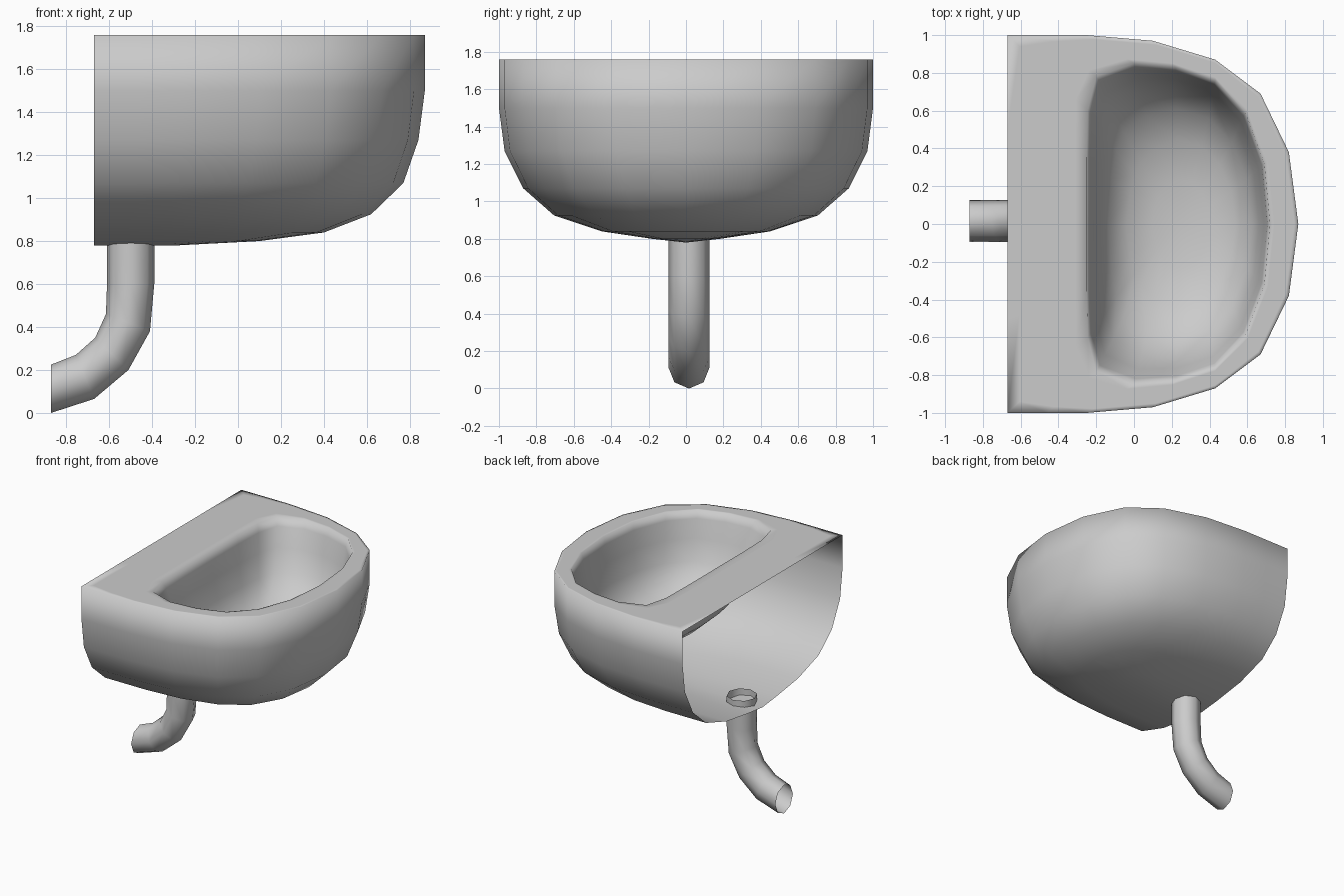
import bpy, bmesh, math

if "Cube" in bpy.data.objects:
    bpy.data.objects.remove(bpy.data.objects["Cube"])

TOP = 1.76


def make_object(name, skins, angle):
    """Skin lists of equal-length point rings with quads and weld them."""
    bm = bmesh.new()
    for rings, closed in skins:
        rows = [[bm.verts.new(p) for p in ring] for ring in rings]
        n = len(rows[0])
        for a, b in zip(rows, rows[1:]):
            for i in range(n if closed else n - 1):
                j = (i + 1) % n
                bm.faces.new((a[i], a[j], b[j], b[i]))
    bmesh.ops.remove_doubles(bm, verts=bm.verts, dist=0.0005)
    bmesh.ops.dissolve_degenerate(bm, edges=bm.edges, dist=0.0005)
    bmesh.ops.recalc_face_normals(bm, faces=bm.faces)
    mesh = bpy.data.meshes.new(name)
    bm.to_mesh(mesh)
    bm.free()
    obj = bpy.data.objects.new(name, mesh)
    bpy.context.collection.objects.link(obj)
    bpy.ops.object.select_all(action='DESELECT')
    obj.select_set(True)
    bpy.context.view_layer.objects.active = obj
    bpy.ops.object.shade_smooth_by_angle(angle=math.radians(angle))
    return obj


def mirror(half):
    """Mirror a half outline ending on y = 0 to the other side."""
    return half + [(x, -y) for x, y in reversed(half[:-1])]


# Plan outlines: outer wall and basin opening
outer = mirror([(-.67, 1), (-.46, 1), (-.25, 1), (.1, .97), (.43, .87),
                (.67, .69), (.82, .38), (.87, 0)])
inner = mirror([(-.245, .6), (-.2, .78), (0, .85), (.22, .83), (.43, .76),
                (.59, .59), (.69, .32), (.72, 0)])

# Outer shell, open at the wall side: (height, half width, front reach)
levels = [(1.76, 1, .87), (1.5, 1, .87), (1.27, .97, .84), (1.07, .87, .77),
          (.925, .705, .62), (.84, .45, .4), (.80, .18, .1), (.78, 0, -.28)]
shell = [[(-.67 + (x + .67) / 1.54 * (reach + .67), y * width, z)
          for x, y in outer] for z, width, reach in levels]

# Flat deck in three bands, closed along straight back edges
outer_loop = outer + [(-.67, y) for y in (-.5, 0, .5)]
inner_loop = inner + [(-.25, y) for y in (-.35, 0, .35)]
deck = [[(a + (c - a) * t, b + (d - b) * t, TOP)
         for (a, b), (c, d) in zip(outer_loop, inner_loop)]
        for t in (0, .15, .85, 1)]

# Basin rows: (x scale, y scale, depth, blend towards an ellipse)
CX = .25
rows = [(.97, .97, .06, .05), (.93, .92, .2, .15), (.87, .85, .36, .35),
        (.79, .73, .48, .6), (.6, .53, .57, .9), (.32, .28, .61, 1),
        (0, 0, .62, 1)]
basin = deck[-1:]
for sx, sy, depth, blend in rows:
    ring = []
    for x, y in inner_loop:
        dx, dy = x - CX, y
        k = 1 / math.hypot(dx / .48, dy / .84)
        f = (1 - blend) + blend * k
        ring.append((CX + dx * f * sx, dy * f * sy, TOP - depth))
    basin.append(ring)
make_object("wash_basin", [(shell, False), (deck + basin[1:], True)], 180)

# Drain pipe: matching points on the inner and outer side of the bend
left = [(-.61, .84), (-.61, .6), (-.615, .46), (-.665, .35), (-.755, .27), (-.87, .225)]
right = [(-.39, .84), (-.39, .6), (-.41, .38), (-.51, .2), (-.67, .065), (-.87, 0)]
pipe = []
for (lx, lz), (rx, rz) in zip(left, right):
    ring = []
    for i in range(8):
        a = i * math.tau / 8
        c = math.cos(a) / 2
        ring.append(((lx + rx) / 2 + (rx - lx) * c,
                     .016 + .11 * math.sin(a),
                     (lz + rz) / 2 + (rz - lz) * c))
    pipe.append(ring)
make_object("drain_pipe", [(pipe, True)], 60)
